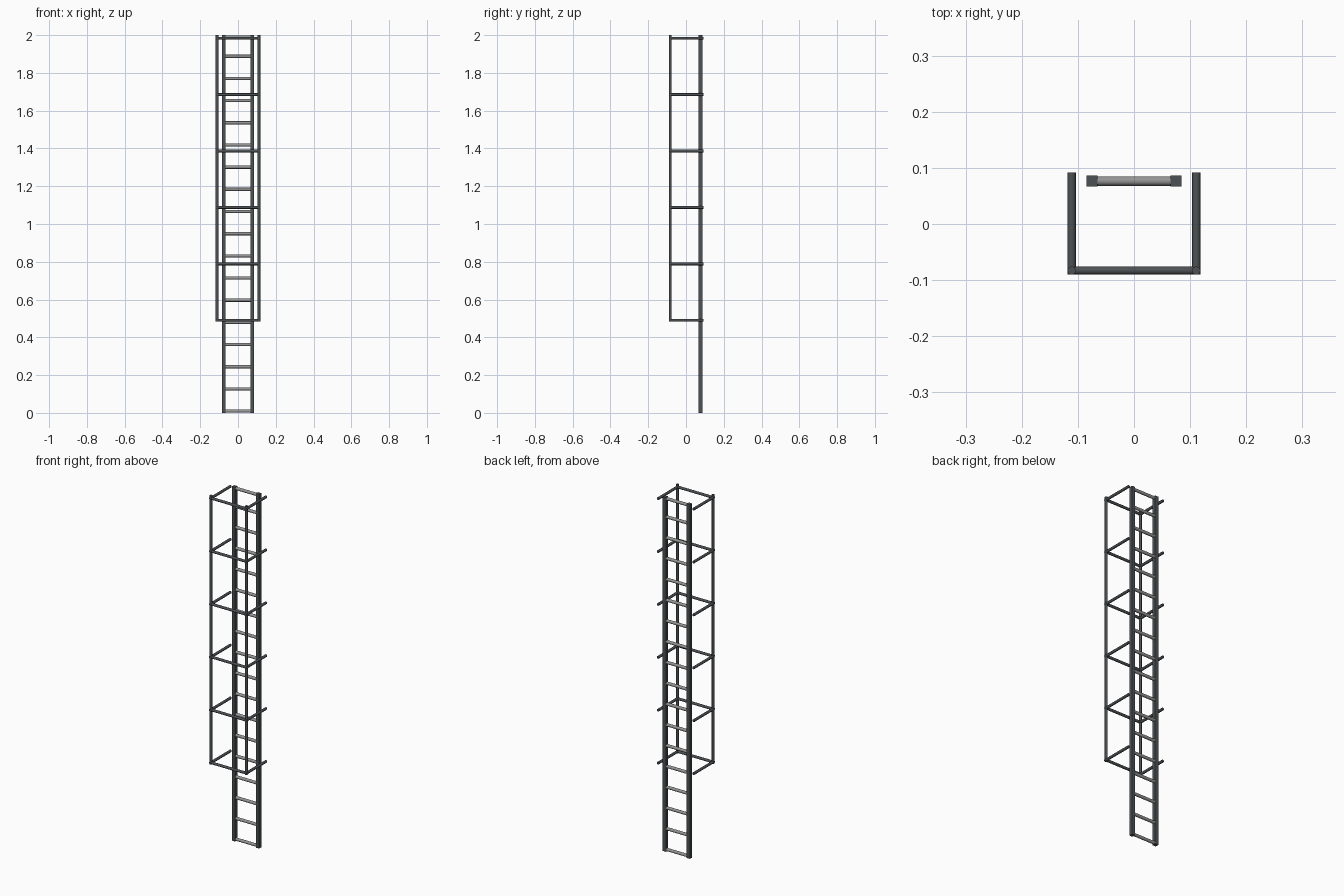
import bpy
import math
from mathutils import Vector

cube = bpy.data.objects.get("Cube")
if cube:
    bpy.data.objects.remove(cube, do_unlink=True)


def material(name, color):
    m = bpy.data.materials.new(name)
    m.use_nodes = True
    m.diffuse_color = (*color, 1)
    m.node_tree.nodes["Principled BSDF"].inputs["Base Color"].default_value = (*color, 1)
    return m


dark_steel = material("dark steel", (0.075, 0.083, 0.088))
light_steel = material("light steel", (0.3, 0.3, 0.3))


def tube(name, start, end, radius, mat):
    """Smooth round bar between two points."""
    a, b = Vector(start), Vector(end)
    bpy.ops.mesh.primitive_cylinder_add(vertices=16, radius=radius,
                                        depth=(b - a).length, location=(a + b) / 2)
    ob = bpy.context.object
    ob.rotation_euler = (b - a).to_track_quat("Z", "Y").to_euler()
    ob.name = name
    ob.data.materials.append(mat)
    bpy.ops.object.shade_smooth_by_angle(angle=math.radians(40))
    return ob


def box(name, center, size, mat):
    bpy.ops.mesh.primitive_cube_add(size=1, location=center)
    ob = bpy.context.object
    ob.scale = size
    ob.name = name
    ob.data.materials.append(mat)
    return ob


HEIGHT = 2.0
RAIL_X, RAIL_Y, RAIL_W = 0.075, 0.0765, 0.02
CAGE_X, CAGE_Y, CAGE_BACK = 0.111, -0.083, 0.092
RUNG_R, BAR_R = 0.0085, 0.0073
CAGE_LOW, CAGE_STEP = 0.49, 0.2988

# Square ladder rails and round cage uprights
for side, s in (("left", 1), ("right", -1)):
    box(side + "_rail", (s * RAIL_X, RAIL_Y, HEIGHT / 2), (RAIL_W, RAIL_W, HEIGHT), dark_steel)
    tube(side + "_cage_upright", (s * CAGE_X, CAGE_Y, CAGE_LOW - BAR_R),
         (s * CAGE_X, CAGE_Y, HEIGHT), BAR_R, dark_steel)

# Rungs, the last one tucked under the rail tops
rung_x = RAIL_X - RAIL_W / 2 + 0.001
for i in range(18):
    z = min(0.0095 + i * 0.1174, HEIGHT - RUNG_R - 0.001)
    tube(f"rung_{i + 1}", (-rung_x, RAIL_Y, z), (rung_x, RAIL_Y, z), RUNG_R, light_steel)

# Three-sided safety cage hoops, open at the back
for i in range(6):
    z = CAGE_LOW + i * CAGE_STEP
    tube(f"hoop_{i + 1}_front_bar", (-CAGE_X, CAGE_Y, z), (CAGE_X, CAGE_Y, z), BAR_R, dark_steel)
    for side, s in (("left", 1), ("right", -1)):
        tube(f"hoop_{i + 1}_{side}_bar", (s * CAGE_X, CAGE_Y - BAR_R, z),
             (s * CAGE_X, CAGE_BACK, z), BAR_R, dark_steel)
